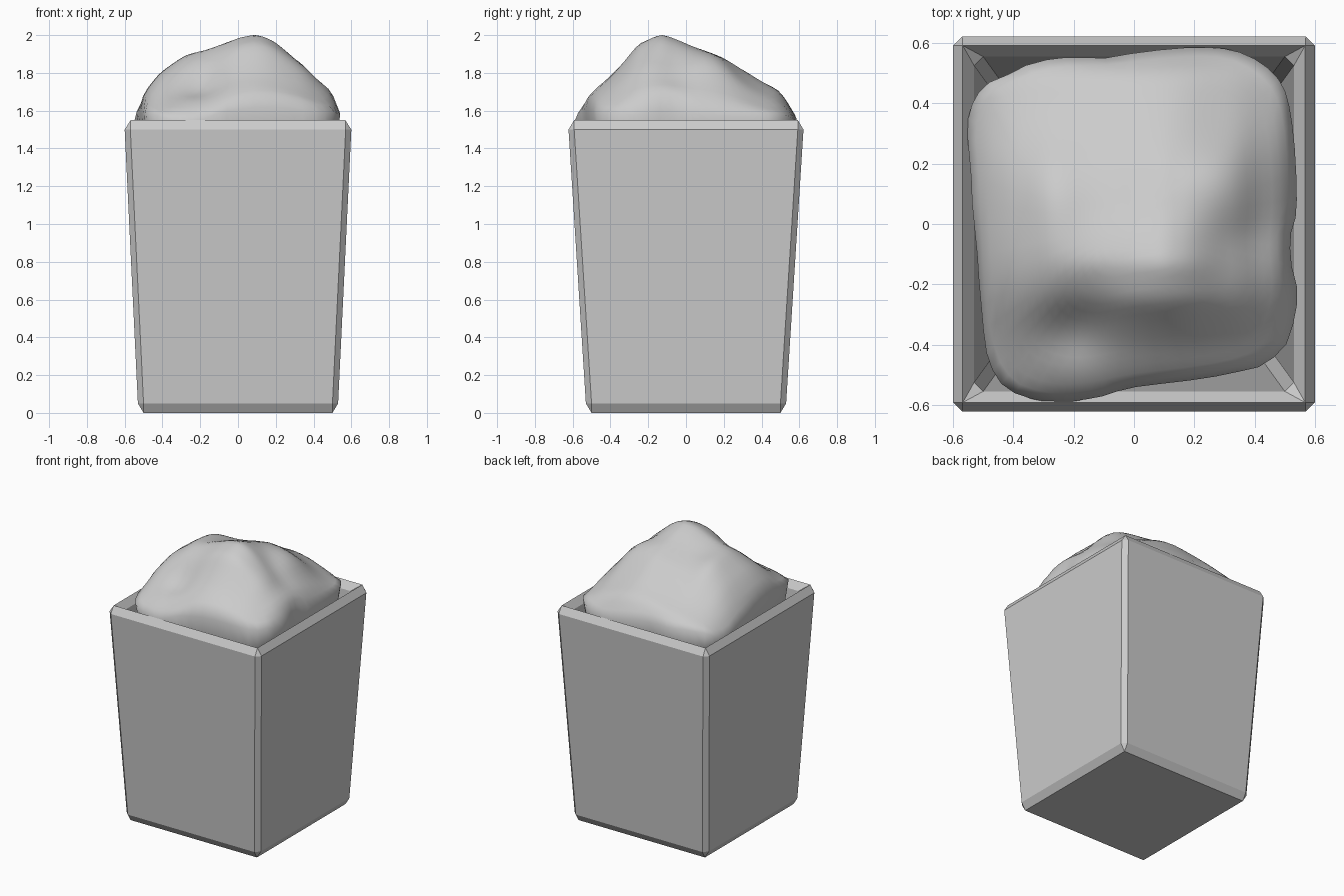
import bpy, bmesh, math

if "Cube" in bpy.data.objects:
    bpy.data.objects.remove(bpy.data.objects["Cube"])


def finish(bm, name):
    bmesh.ops.remove_doubles(bm, verts=bm.verts, dist=0.0005)
    bmesh.ops.recalc_face_normals(bm, faces=bm.faces)
    me = bpy.data.meshes.new(name)
    bm.to_mesh(me)
    bm.free()
    ob = bpy.data.objects.new(name, me)
    bpy.context.collection.objects.link(ob)
    return ob


def loft(bm, rings):
    loops = [[bm.verts.new(p) for p in r] for r in rings]
    n = len(loops[0])
    for a, b in zip(loops, loops[1:]):
        for i in range(n):
            j = (i + 1) % n
            bm.faces.new((a[i], a[j], b[j], b[i]))
    return loops


def section(hx, hy, c, z):
    # rectangle with chamfered corners
    return [(hx, -hy + c, z), (hx, hy - c, z), (hx - c, hy, z), (-hx + c, hy, z),
            (-hx, hy - c, z), (-hx, -hy + c, z), (-hx + c, -hy, z), (hx - c, -hy, z)]


# Tapered square planter with chamfered edges and hollow inside
bm = bmesh.new()
loops = loft(bm, [section(*s) for s in (
    (0.50, 0.50, 0.0001, 0.0), (0.53, 0.53, 0.03, 0.05),
    (0.60, 0.622, 0.03, 1.50), (0.568, 0.592, 0.0001, 1.55),
    (0.53, 0.555, 0.03, 1.50), (0.465, 0.465, 0.03, 0.12),
    (0.435, 0.435, 0.0001, 0.07))])
bm.faces.new(loops[0])
bm.faces.new(loops[-1])
finish(bm, "planter")

# Soil mound: top outline plus the two side silhouettes
OUTLINE = [(-.55, .35), (-.48, .47), (-.29, .545), (-.1, .555), (.17, .585), (.35, .57),
           (.48, .48), (.525, .33), (.54, .08), (.525, -.08), (.54, -.27), (.47, -.45),
           (.28, -.515), (0, -.55), (-.15, -.58), (-.29, -.59), (-.44, -.53),
           (-.505, -.36), (-.53, -.1), (-.54, .15)]
FRONT = [(-.56, 1.54), (-.5, 1.68), (-.42, 1.78), (-.27, 1.88), (-.17, 1.91), (0, 1.98),
         (.1, 2), (.18, 1.97), (.25, 1.92), (.35, 1.85), (.42, 1.77), (.5, 1.69), (.55, 1.55)]
SIDE = [(-.6, 1.53), (-.55, 1.63), (-.47, 1.71), (-.4, 1.77), (-.32, 1.86), (-.25, 1.95),
        (-.13, 2), (-.05, 1.97), (.05, 1.92), (.2, 1.86), (.3, 1.8), (.4, 1.74),
        (.5, 1.69), (.55, 1.61), (.6, 1.52)]


def lookup(table, v):
    for (a, za), (b, zb) in zip(table, table[1:]):
        if v <= b:
            return za + (zb - za) * max(0, (v - a) / (b - a))
    return table[-1][1]


def lump(x, y, cx, cy, r):
    return math.exp(-((x - cx) ** 2 + (y - cy) ** 2) / r ** 2)


def height(x, y):
    f = (lookup(FRONT, x) - 1.45) / 0.55
    g = (lookup(SIDE, y) - 1.45) / 0.55
    z = 1.45 + 0.55 * (f * g) ** 0.92
    z += 0.06 * lump(x, y, -.29, .1, .16) + 0.06 * lump(x, y, .3, .14, .13)
    return z - 0.06 * lump(x, y, -.2, -.34, .12) - 0.04 * lump(x, y, .36, -.08, .1)


# smooth closed curve through the outline
pts, n = [], len(OUTLINE)
for i in range(n):
    p = [OUTLINE[(i + k) % n] for k in (-1, 0, 1, 2)]
    for t in (0, 1 / 3, 2 / 3):
        pts.append([0.5 * (2 * b + (c - a) * t + (2 * a - 5 * b + 4 * c - d) * t * t
                           + (3 * b - a - 3 * c + d) * t ** 3)
                    for a, b, c, d in zip(*p)])

rings = [[(x * s, y * s, z) for x, y in pts]
         for s, z in ((0.5, 1.28), (0.78, 1.31), (0.9, 1.38), (0.97, 1.46))]
for k in range(20, 0, -1):
    s = k / 20
    rings.append([(x * s, y * s, height(x * s, y * s)) for x, y in pts])
bm = bmesh.new()
loops = loft(bm, rings)
bm.faces.new(loops[0])
top = bm.verts.new((0, 0, height(0, 0)))
for i, v in enumerate(loops[-1]):
    bm.faces.new((v, loops[-1][(i + 1) % len(pts)], top))
for _ in range(2):
    bmesh.ops.smooth_vert(bm, verts=[v for v in bm.verts if v.co.z > 1.6], factor=0.5,
                          use_axis_x=True, use_axis_y=True, use_axis_z=True)
peak = max(v.co.z for v in bm.verts)
for v in bm.verts:
    if v.co.z > 1.5:
        v.co.z = 1.5 + (v.co.z - 1.5) * 0.5 / (peak - 1.5)
mound = finish(bm, "soil_mound")
mound.data.shade_smooth()
